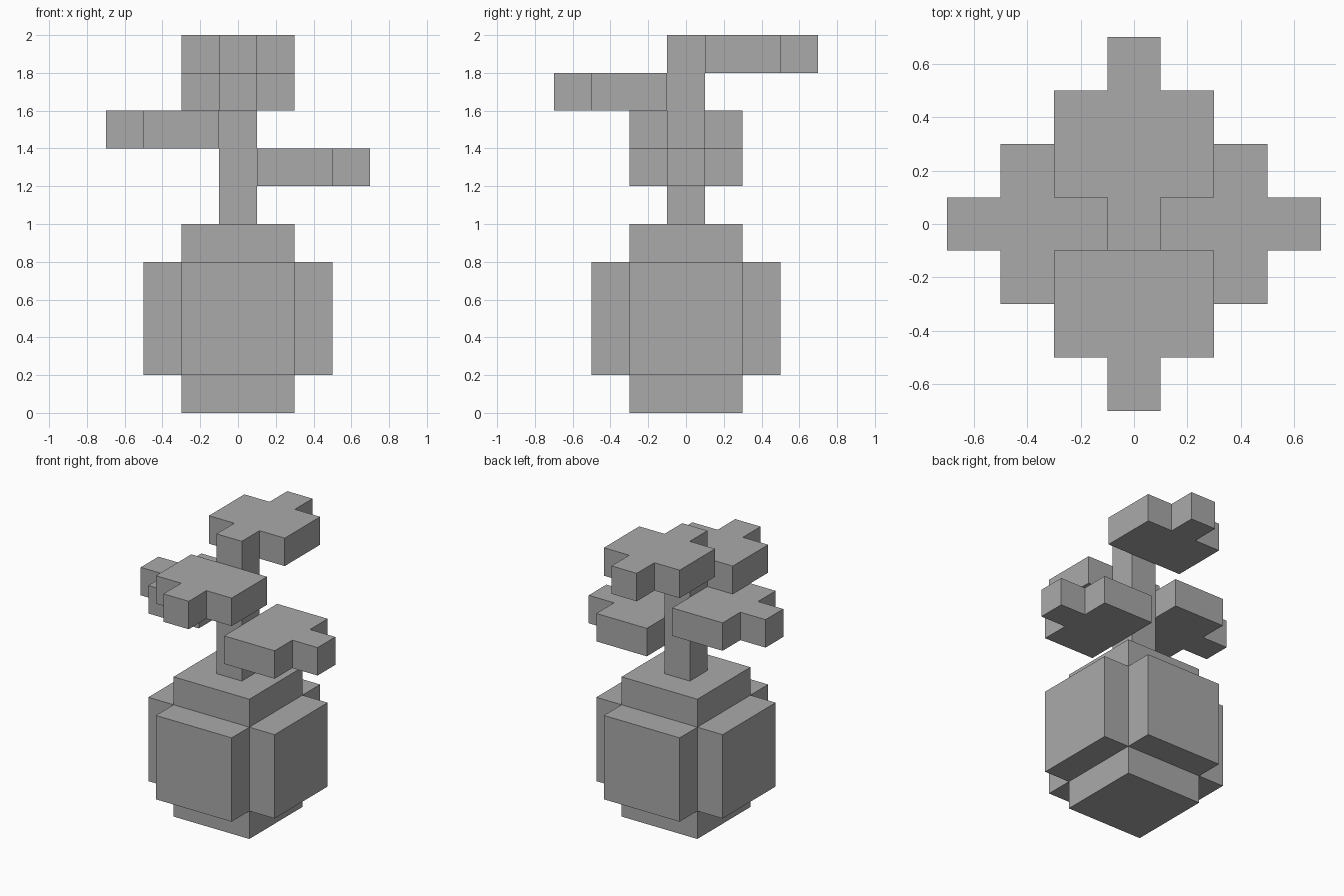
import bpy, bmesh
from math import pi
from mathutils import Matrix

cube = bpy.data.objects.get("Cube")
if cube:
    bpy.data.objects.remove(cube, do_unlink=True)

COLOUR = (0.4, 0.4, 0.4, 1)
grey = bpy.data.materials.new("plain grey")
grey.use_nodes = True
grey.diffuse_color = COLOUR
grey.node_tree.nodes["Principled BSDF"].inputs["Base Color"].default_value = COLOUR


def prism(name, outline, bottom, top, turn=0):
    """Extrude a flat outline from bottom to top, turned about the z axis."""
    bm = bmesh.new()
    face = bm.faces.new([bm.verts.new((x, y, bottom)) for x, y in outline])
    result = bmesh.ops.extrude_face_region(bm, geom=[face])
    raised = [v for v in result["geom"] if isinstance(v, bmesh.types.BMVert)]
    bmesh.ops.translate(bm, verts=raised, vec=(0, 0, top - bottom))
    bmesh.ops.recalc_face_normals(bm, faces=bm.faces)
    bm.transform(Matrix.Rotation(turn, 4, "Z"))
    mesh = bpy.data.meshes.new(name)
    bm.to_mesh(mesh)
    bm.free()
    mesh.materials.append(grey)
    obj = bpy.data.objects.new(name, mesh)
    bpy.context.collection.objects.link(obj)
    return obj


def rectangle(x, y0, y1):
    return [(-x, y0), (x, y0), (x, y1), (-x, y1)]


# Pot core and the stem rising from it
prism("pot_core", rectangle(0.3, -0.3, 0.3), 0, 1)
prism("stem", rectangle(0.1, -0.1, 0.1), 1, 2)

# Leaf outline pointing forward: a broad blade with a narrow tip
half = [(0.3, -0.1), (0.3, -0.5), (0.1, -0.5), (0.1, -0.7)]
leaf = half + [(-x, y) for x, y in reversed(half)]

# One pot panel and one leaf per side, the leaves at staggered heights
sides = [("front", 0, 1.6), ("left", pi / 2, 1.2),
         ("back", pi, 1.8), ("right", -pi / 2, 1.4)]
for side, turn, height in sides:
    prism(side + "_pot_panel", rectangle(0.3, -0.5, -0.3), 0.2, 0.8, turn)
    prism(side + "_leaf", leaf, height, height + 0.2, turn)
